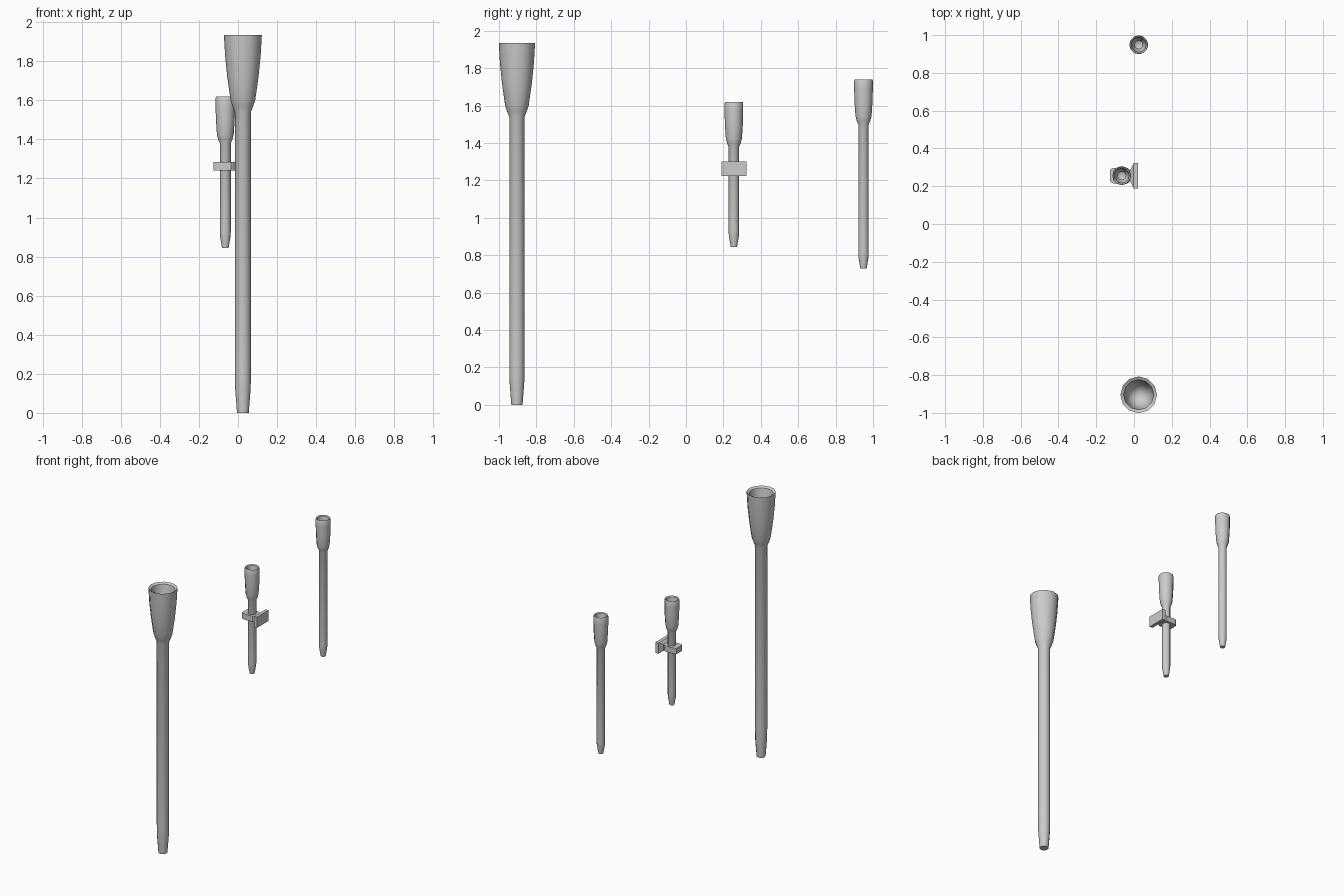
import bpy, bmesh, math

if "Cube" in bpy.data.objects:
    bpy.data.objects.remove(bpy.data.objects["Cube"])


def finish(bm, name, angle):
    bmesh.ops.recalc_face_normals(bm, faces=bm.faces)
    me = bpy.data.meshes.new(name)
    bm.to_mesh(me)
    bm.free()
    ob = bpy.data.objects.new(name, me)
    bpy.context.collection.objects.link(ob)
    bpy.ops.object.select_all(action='DESELECT')
    ob.select_set(True)
    bpy.context.view_layer.objects.active = ob
    bpy.ops.object.shade_smooth_by_angle(angle=math.radians(angle))
    return ob


def lathe(name, profile, loc, sides=12):
    """Turn a (radius, z) profile; the ends are capped."""
    bm = bmesh.new()
    rings = []
    for r, z in profile:
        rings.append([bm.verts.new((loc[0] + r * math.cos(2 * math.pi * i / sides),
                                    loc[1] + r * math.sin(2 * math.pi * i / sides), z))
                      for i in range(sides)])
    for a, b in zip(rings, rings[1:]):
        for i in range(sides):
            j = (i + 1) % sides
            bm.faces.new((a[i], a[j], b[j], b[i]))
    bm.faces.new(rings[0][::-1])
    bm.faces.new(rings[-1])
    return finish(bm, name, 40)


# Large standing torch: tapered foot, shaft, flared head, hollow bowl
lathe("large_torch", [
    (.030, 0), (.040, .13), (.041, .2), (.041, 1.54), (.053, 1.57), (.063, 1.60),
    (.080, 1.72), (.091, 1.83), (.097, 1.935), (.080, 1.925), (.074, 1.89),
    (.066, 1.83), (.045, 1.785), (.015, 1.77)], (.025, -.904))


def small_torch(name, loc, bottom, top):
    lathe(name, [
        (.017, bottom), (.027, bottom + .06), (.028, bottom + .08), (.028, top - .24),
        (.037, top - .22), (.043, top - .195), (.048, top - .12), (.050, top - .05),
        (.050, top - .008), (.047, top), (.040, top - .006), (.037, top - .03),
        (.032, top - .06), (.022, top - .08), (.008, top - .086)], loc)


small_torch("small_torch", (.025, .949), .73, 1.74)
small_torch("wall_torch", (-.065, .256), .845, 1.62)


def loft(name, sections, y, z):
    """Box-like loft along x from (x, half_width, half_height) sections."""
    bm = bmesh.new()
    rings = [[bm.verts.new((x, y + sy * w, z + sz * h))
              for sy, sz in ((-1, -1), (1, -1), (1, 1), (-1, 1))]
             for x, w, h in sections]
    for a, b in zip(rings, rings[1:]):
        for i in range(4):
            j = (i + 1) % 4
            bm.faces.new((a[i], a[j], b[j], b[i]))
    bm.faces.new(rings[0])
    bm.faces.new(rings[-1])
    return finish(bm, name, 15)


# Wall bracket: clamp around the shaft, then a flare into the wall plate
loft("bracket_clamp", [(-.126, .032, .021), (-.11, .041, .021),
                       (-.035, .041, .021), (-.02, .030, .021)], .256, 1.263)
loft("bracket_plate", [(-.02, .030, .021), (-.002, .067, .039),
                       (.022, .067, .039)], .256, 1.263)
